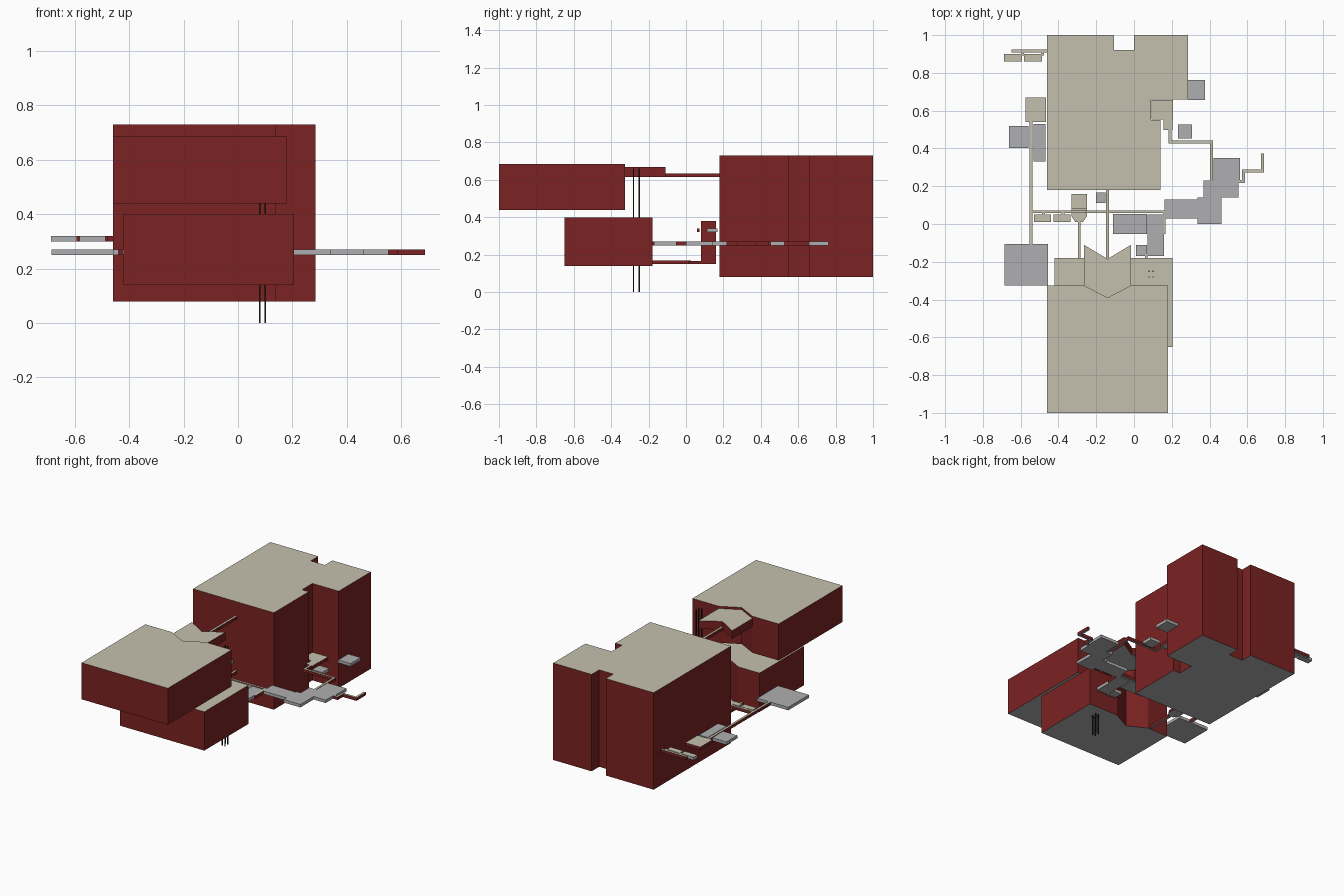
import bpy, bmesh

default_cube = bpy.data.objects.get("Cube")
if default_cube:
    bpy.data.objects.remove(default_cube)


def material(name, red, green, blue):
    paint = bpy.data.materials.new(name)
    paint.use_nodes = True
    paint.diffuse_color = (red, green, blue, True)
    shader = paint.node_tree.nodes["Principled BSDF"]
    shader.inputs["Base Color"].default_value = paint.diffuse_color
    return paint


wall_red = material("wall_red", .2, .016, .016)
roof_beige = material("roof_beige", .56, .53, .42)
slab_grey = material("slab_grey", .43, .43, .44)
post_black = material("post_black", .01, .015, .006)

# Paint schemes in the order side, top, underside
walled = (wall_red, roof_beige, slab_grey)
paved = (slab_grey, slab_grey, slab_grey)
edged = (slab_grey, roof_beige, slab_grey)
dark = (post_black, post_black, post_black)


def prism(name, outline, bottom, top, scheme=walled):
    """Raise an outline and paint each face by its direction."""
    bm = bmesh.new()
    base = bm.faces.new([bm.verts.new((x, y, bottom)) for x, y in outline])
    raised = bmesh.ops.extrude_face_region(bm, geom=[base], use_keep_orig=True)
    corners = [item for item in raised["geom"] if isinstance(item, bmesh.types.BMVert)]
    bmesh.ops.translate(bm, verts=corners, vec=(0, 0, top - bottom))
    bmesh.ops.recalc_face_normals(bm, faces=bm.faces)
    for face in bm.faces:
        upward = round(face.normal.z)
        face.material_index = 1 if upward > 0 else 2 if upward < 0 else 0
    mesh = bpy.data.meshes.new(name)
    bm.to_mesh(mesh)
    bm.free()
    for paint in scheme:
        mesh.materials.append(paint)
    part = bpy.data.objects.new(name, mesh)
    bpy.context.collection.objects.link(part)


def staircase(x, y, *steps):
    """Corner points reached by moving along x and y in turn."""
    points = [(x, y)]
    for index, step in enumerate(steps):
        if index % 2:
            y += step
        else:
            x += step
        points.append((x, y))
    return points


def rectangle(left, right, front, back):
    return [(left, front), (right, front), (right, back), (left, back)]


deck_low = .25
deck_thickness = .02
link_width = .015


def slab(name, x, y, width, depth, scheme=paved, bottom=deck_low):
    half, reach = width / 2, depth / 2
    outline = rectangle(x - half, x + half, y - reach, y + reach)
    prism(name, outline, bottom, bottom + deck_thickness, scheme)


def passage(name, x, y, *steps, bottom=deck_low):
    """A narrow walkway along a staircase of points."""
    points = staircase(x, y, *steps)
    for (ax, ay), (bx, by) in zip(points, points[1:]):
        if (ax, ay) != (bx, by):
            slab(name, (ax + bx) / 2, (ay + by) / 2, abs(bx - ax) + link_width,
                 abs(by - ay) + link_width, walled, bottom)


# Main tall block with a back slot and a side recess
west_wall = -.46
main_front = .18
main_outline = staircase(west_wall, main_front, .6, .37, -.05, .11, .195, .34,
                         -.285, -.08, -.105, .08, -.355)
prism("main_block", main_outline, .08, .73)

# Front blocks share one axis for the notch in their back walls
axis = -.14
lobby_half = .125


def arrow(back, depth):
    return [(axis + lobby_half, back), (axis, back - depth), (axis - lobby_half, back)]


def notched_block(name, left, right, front, back, bottom, top):
    outline = rectangle(left, right, front, back)
    outline[3:3] = arrow(back, .065)
    prism(name, outline, bottom, top)


upper_back = -.325
lower_back = -.18
notched_block("upper_block", west_wall, main_front, -1, upper_back, .44, .685)
notched_block("lower_block", -.42, .205, -.65, lower_back, .14, .4)

# Chevron lobby and the high bridge behind it
bridge_floor = .615
lobby_outline = arrow(upper_back, .065)[::-1] + arrow(-.11, .075)
prism("chevron_lobby", lobby_outline, bridge_floor, .67)
passage("high_bridge", axis, lower_back, 0, main_front - lower_back, bottom=bridge_floor)

# Shaft with its rounded lobby and low bridge
shaft_x = -.29
shaft_floor = .15
shaft_half = .04
shaft_front = .08
prism("shaft", rectangle(shaft_x - shaft_half, shaft_x + shaft_half,
                         shaft_front, shaft_front * 2), shaft_floor, .38)
lobby_right = [(shaft_half, shaft_front), (shaft_half, shaft_front / 2),
               (shaft_half / 2, .01)]
half_right = [(shaft_x + dx, y) for dx, y in lobby_right]
half_left = [(shaft_x - dx, y) for dx, y in reversed(lobby_right)]
prism("low_lobby", half_right + half_left, shaft_floor, shaft_floor + link_width)
passage("low_bridge", shaft_x, lower_back, 0, .2, bottom=shaft_floor)

# Landing beside the shaft
landing_floor = .32
cross_y = .065
passage("shaft_passage", shaft_x + shaft_half, cross_y, .1, bottom=landing_floor)
slab("shaft_landing", -.175, .14, .05, .055, bottom=landing_floor)

# Grey slabs on the west side
west_passage_x = -.545
slab("large_west_slab", -.57, -.215, .23, .22)
slab("outer_west_slab", -.61, .46, .105, .115)
slab("inner_west_slab", -.5, .43, .065, .2)

# Grey slabs stepping along the east side
slab("far_back_slab", .33, .71, .09, .105)
slab("recess_slab", .27, .49, .075, .075)
slab("east_slab", .49, .29, .14, .12)
slab("east_step_slab", .46, .185, .185, .09)
slab("corner_slab", .4, .07, .125, .14)
slab("link_slab", .25, .08, .175, .1)

# Grey slabs between the blocks
slab("middle_slab", -.02, 0, .18, .105)
slab("middle_side_slab", .115, -.06, .085, .22)
slab("middle_front_slab", .04, -.14, .06, .06)

# Beige slab pairs, each with a short link to its passage
back_y = .915
back_floor = .3
pair_gap = .105
for index in range(2):
    shift = index * pair_gap
    slab("west_beige_slab", -.485 + shift, .03, .09, .04, edged)
    passage("west_beige_link", -.48 + shift, .05, 0, link_width)
    slab("back_beige_slab", -.64 + shift, .88, .095, .04, edged, back_floor)
    passage("back_beige_link", -.59 + shift, .9, 0, link_width, bottom=back_floor)
passage("back_passage", -.64, back_y, .18, bottom=back_floor)

# Small rooms against the main block
slab("west_room", -.52, .605, .11, .13, walled)
slab("recess_room", .15, .605, .115, .105, walled)
slab("recess_step", .18, .525, .05, .055, walled)

# Walkways joining the slabs
passage("west_passage", west_passage_x, -.1, 0, .64)
passage("cross_passage", west_passage_x, cross_y, .705, -.11)
passage("main_entry", axis, cross_y, 0, .115)
passage("recess_passage", .19, .5, 0, -.065, .22, -.2)
passage("far_east_passage", .56, .225, .02, .055, .1, .085)
passage("front_entry", cross_y, lower_back, 0, link_width)

# Four slender posts through both levels
post_half = .003
for x in (.08, .1):
    for y in (-.28, -.25):
        prism("post", rectangle(x - post_half, x + post_half, y - post_half, y + post_half),
              0, .66, dark)
